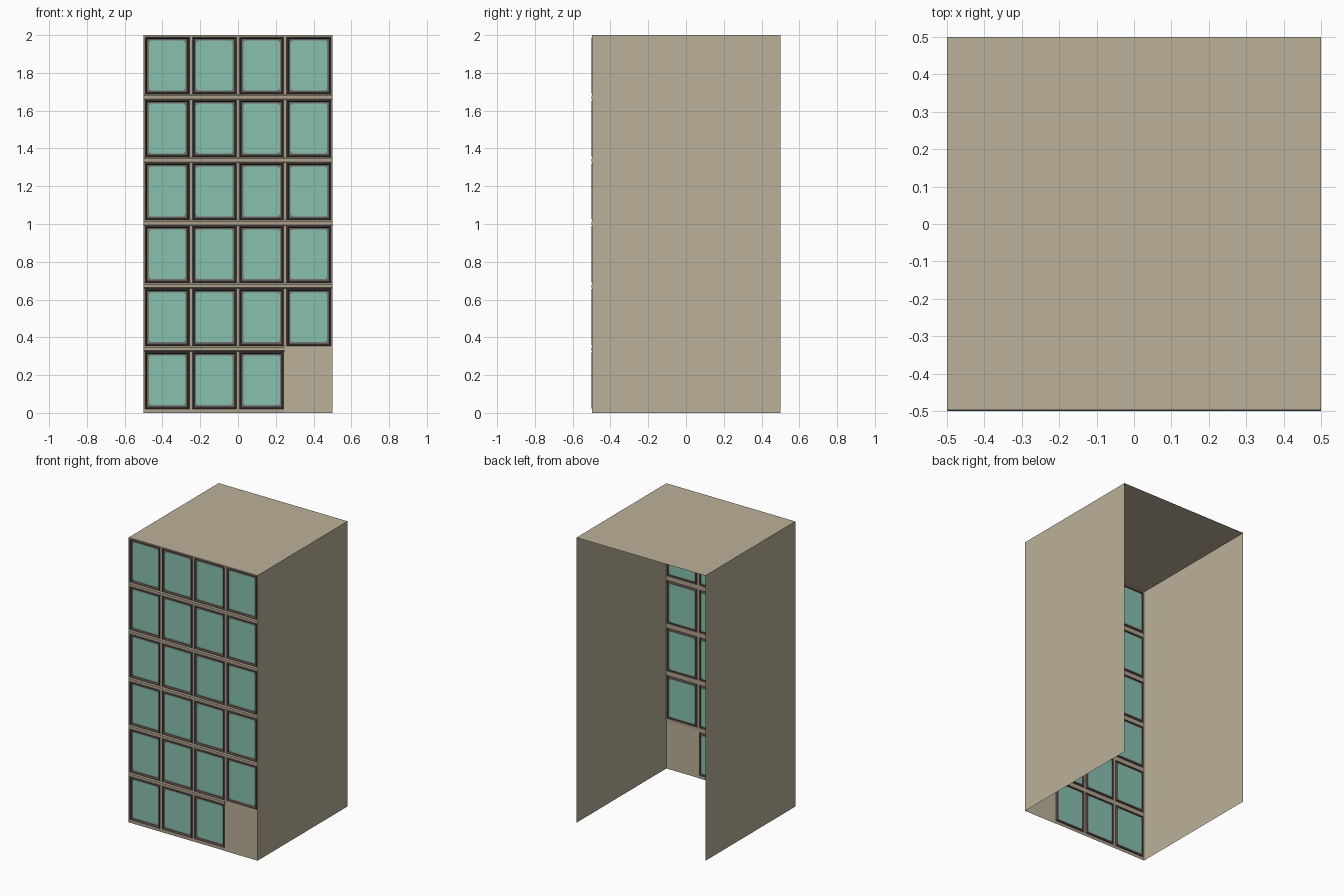
import bpy
from mathutils import Vector

if "Cube" in bpy.data.objects:
    bpy.data.objects.remove(bpy.data.objects["Cube"])


def material(name, rgb):
    m = bpy.data.materials.new(name)
    m.diffuse_color = (*rgb, 1)
    m.use_nodes = True
    m.node_tree.nodes["Principled BSDF"].inputs["Base Color"].default_value = m.diffuse_color
    return m


BEIGE = material("beige_wall", (0.50, 0.435, 0.32))
TAN = material("tan_trim", (0.43, 0.355, 0.265))
DARK = material("dark_brown_frame", (0.107, 0.089, 0.069))
GREY = material("grey_frame", (0.19, 0.18, 0.178))
TEAL = material("teal_glass", (0.243, 0.535, 0.43))

WALL_Y, FRONT_Y, GLASS_Y = -0.494, -0.5, -0.490
COLS, ROWS = 4, 6
CELL_W, CELL_H = 1 / COLS, 2 / ROWS


def make(name, faces, mats):
    """faces: list of (points, material slot)"""
    verts, polys = [], []
    for pts, _ in faces:
        polys.append(range(len(verts), len(verts) + len(pts)))
        verts += [tuple(p) for p in pts]
    me = bpy.data.meshes.new(name)
    me.from_pydata(verts, [], [list(p) for p in polys])
    for m in mats:
        me.materials.append(m)
    for poly, (_, slot) in zip(me.polygons, faces):
        poly.material_index = slot
    ob = bpy.data.objects.new(name, me)
    bpy.context.collection.objects.link(ob)
    return ob


def rect(x0, x1, z0, z1, y):
    return [Vector(p) for p in ((x0, y, z0), (x1, y, z0), (x1, y, z1), (x0, y, z1))]


def inset(r, d, y):
    return rect(r[0].x + d, r[1].x - d, r[0].z + d, r[2].z - d, y)


def ring(a, b, slot):
    n = len(a)
    return [((a[i], a[(i + 1) % n], b[(i + 1) % n], b[i]), slot) for i in range(n)]


def window(name, win):
    # raised dark rim, grey inner frame, glass pane with clipped corners
    crest0, crest1 = inset(win, 0.003, FRONT_Y), inset(win, 0.006, FRONT_Y)
    inner = inset(win, 0.011, GLASS_Y)
    faces = ring(win, crest0, 0) + ring(crest0, crest1, 0) + ring(crest1, inner, 0)
    pane = inset(win, 0.020, GLASS_Y)
    cut = 0.010
    a = [p + (pane[i - 1] - p).normalized() * cut for i, p in enumerate(pane)]
    b = [p + (pane[(i + 1) % 4] - p).normalized() * cut for i, p in enumerate(pane)]
    for i in range(4):
        j = (i + 1) % 4
        faces.append(((inner[i], inner[j], a[j], b[i]), 1))
        faces.append(((inner[i], b[i], a[i]), 1))
    faces.append(([p for pair in zip(a, b) for p in pair], 2))
    make(name, faces, [DARK, GREY, TEAL])


# windows and the wall strips around them; bottom right cell stays plain
strips = []
for row in range(ROWS):
    for col in range(COLS):
        if row == 0 and col == COLS - 1:
            continue
        x, z = -0.5 + col * CELL_W, row * CELL_H
        win = rect(x + 0.008, x + 0.242, z + 0.021, z + 0.324, WALL_Y)
        strips += ring(rect(x, x + CELL_W, z, z + CELL_H, WALL_Y), win, 0)
        window(f"window_{row + 1}_{col + 1}", win)
make("front_wall_strips", strips, [TAN])

# plain panel beside the bottom windows
make("blank_panel", [(rect(0.245, 0.5, 0, 0.354, -0.4965), 0)], [BEIGE])

# ledges between storeys, with sloped top and bottom
for row in range(1, ROWS):
    z0, z1 = row * CELL_H - 0.008, row * CELL_H + 0.020
    x1 = 0.245 if row == 1 else 0.5
    prof = [(WALL_Y, z0), (FRONT_Y, z0 + 0.004), (FRONT_Y, z1 - 0.007), (WALL_Y, z1)]
    left = [Vector((-0.5, y, z)) for y, z in prof]
    right = [Vector((x1, y, z)) for y, z in prof]
    faces = [((left[i], right[i], right[i + 1], left[i + 1]), 0) for i in range(3)]
    faces += [(left, 0), (right[::-1], 0)]
    make(f"ledge_{row}", faces, [TAN])

# side walls and roof; the back and the bottom are open
Y0, Y1 = -0.497, 0.5
for name, s in (("left_wall", -1), ("right_wall", 1)):
    pts = [(0.5 * s, Y0, 0), (0.5 * s, Y1, 0), (0.5 * s, Y1, 2), (0.5 * s, Y0, 2)]
    make(name, [(pts[::s], 0)], [BEIGE])
make("roof", [([(-0.5, Y0, 2), (0.5, Y0, 2), (0.5, Y1, 2), (-0.5, Y1, 2)], 0)], [BEIGE])
